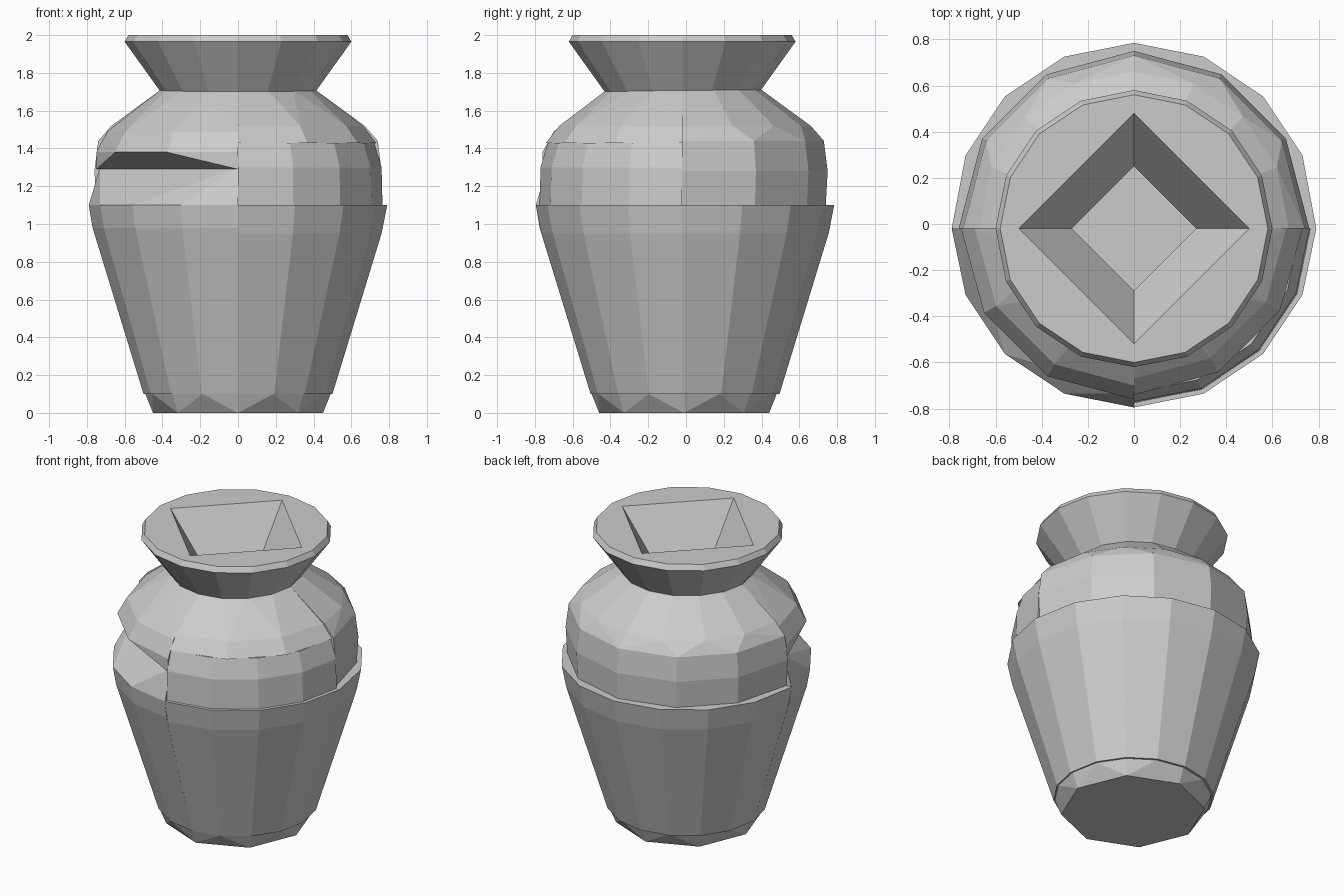
import bpy, bmesh
from math import cos, sin, pi

if "Cube" in bpy.data.objects:
    bpy.data.objects.remove(bpy.data.objects["Cube"])

SPLIT_Y = -0.02   # the vase is assembled from quarters meeting on this line


def hull(name, points):
    bm = bmesh.new()
    for p in points:
        bm.verts.new(p)
    res = bmesh.ops.convex_hull(bm, input=bm.verts)
    junk = [g for g in res["geom_interior"] + res["geom_unused"]
            if isinstance(g, bmesh.types.BMVert)]
    bmesh.ops.delete(bm, geom=list(set(junk)), context='VERTS')
    bmesh.ops.recalc_face_normals(bm, faces=bm.faces)
    mesh = bpy.data.meshes.new(name)
    bm.to_mesh(mesh)
    bm.free()
    obj = bpy.data.objects.new(name, mesh)
    bpy.context.collection.objects.link(obj)


def arc(r, z, n, quarter, cy):
    # quarter of a ring with n sides, its ends on the split planes
    pts = []
    for i in range(n + 1):
        a = (quarter + i / n) * pi / 2
        y = cy + r * sin(a)
        if (i == 0 and quarter % 2 == 0) or (i == n and quarter % 2 == 1):
            y = SPLIT_Y
        pts.append((r * cos(a), y, z))
    return pts


def quarter_block(name, quarter, rings, cy=-0.01):
    hull(name, [p for r, z, n in rings for p in arc(r, z, n, quarter, cy)])


BACK_RIGHT, BACK_LEFT, FRONT_LEFT, FRONT_RIGHT = range(4)

# Flared neck: round outside, square opening inside
for q in range(4):
    quarter_block(f"neck_{q}", q,
                  [(0.41, 1.70, 4), (0.60, 1.965, 4), (0.58, 2.0, 4),
                   (0.50, 2.0, 1), (0.27, 1.70, 1)], SPLIT_Y)

# Shoulders, differently faceted in each quarter
for q in (BACK_RIGHT, BACK_LEFT):
    quarter_block(f"shoulder_{q}", q,
                  [(0.41, 1.71, 4), (0.67, 1.52, 4), (0.74, 1.44, 3),
                   (0.76, 1.28, 3), (0.75, 1.10, 3),
                   (0.66, 1.10, 1), (0.28, 1.70, 1)])
quarter_block("shoulder_front_left", FRONT_LEFT,
              [(0.41, 1.71, 4), (0.69, 1.49, 3), (0.75, 1.38, 3),
               (0.75, 1.29, 1), (0.28, 1.70, 1)])
quarter_block("shoulder_front_right", FRONT_RIGHT,
              [(0.41, 1.71, 4), (0.66, 1.52, 3), (0.73, 1.43, 3),
               (0.65, 1.43, 1), (0.28, 1.70, 1)])
quarter_block("belly_front_right", FRONT_RIGHT,
              [(0.72, 1.43, 4), (0.76, 1.30, 4), (0.765, 1.10, 4),
               (0.66, 1.10, 1), (0.63, 1.43, 1)])

# Tapering body walls
for q in (BACK_RIGHT, BACK_LEFT, FRONT_RIGHT):
    quarter_block(f"body_{q}", q,
                  [(0.79, 1.10, 4), (0.76, 0.95, 4), (0.50, 0.10, 4),
                   (0.68, 1.10, 1), (0.40, 0.10, 1)], -0.005)
quarter_block("body_front_left", FRONT_LEFT,
              [(0.73, 1.30, 1), (0.79, 1.10, 4), (0.77, 0.98, 4),
               (0.50, 0.10, 4), (0.40, 0.10, 1)], -0.005)

# Solid foot with a slightly smaller underside
foot = []
for r, z, n in ((0.45, 0.0, 8), (0.49, 0.10, 16)):
    foot += [(r * cos(2 * pi * i / n), -0.01 + r * sin(2 * pi * i / n), z)
             for i in range(n)]
hull("foot", foot)
